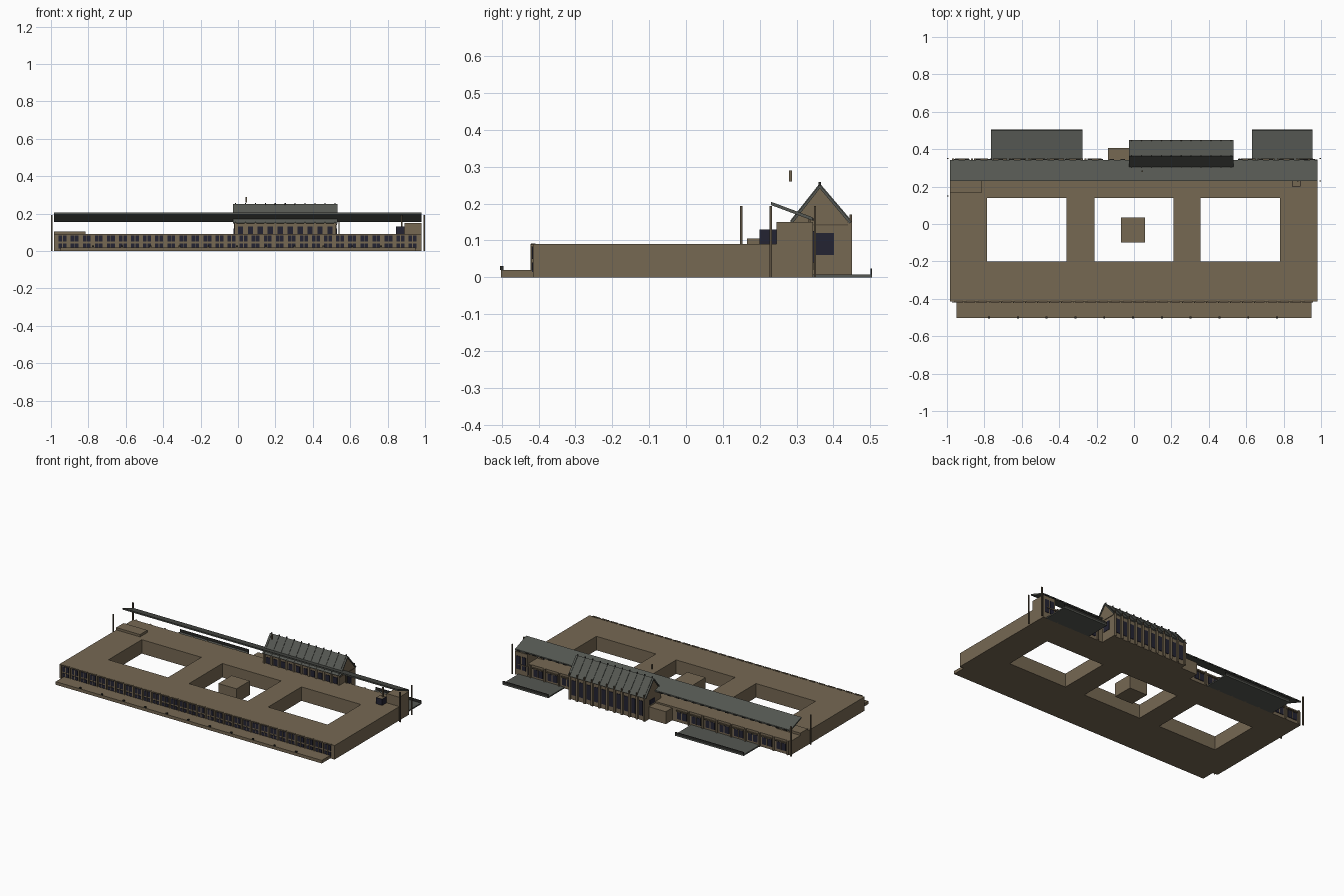
import bpy, bmesh, math
from mathutils import Vector

if "Cube" in bpy.data.objects:
    bpy.data.objects.remove(bpy.data.objects["Cube"])


def material(name, rgb):
    m = bpy.data.materials.new(name)
    m.diffuse_color = (*rgb, 1)
    m.use_nodes = True
    m.node_tree.nodes["Principled BSDF"].inputs["Base Color"].default_value = m.diffuse_color
    return m


STONE = material("sandstone", (0.18, 0.138, 0.086))
TRIM = material("dark_stone", (0.105, 0.08, 0.05))
ROOF = material("slate", (0.09, 0.096, 0.084))
GLASS = material("dark_glass", (0.017, 0.017, 0.032))
IRON = material("iron", (0.025, 0.025, 0.022))


def finish(name, bm, mat):
    bmesh.ops.recalc_face_normals(bm, faces=bm.faces)
    me = bpy.data.meshes.new(name)
    bm.to_mesh(me)
    bm.free()
    me.materials.append(mat)
    ob = bpy.data.objects.new(name, me)
    bpy.context.collection.objects.link(ob)
    return ob


def boxes(name, mat, items):
    """One object made of boxes given as (x0, x1, y0, y1, z0, z1)."""
    bm = bmesh.new()
    for x0, x1, y0, y1, z0, z1 in items:
        vs = bmesh.ops.create_cube(bm, size=1)["verts"]
        for v in vs:
            v.co = Vector((x0 + (v.co.x + .5) * (x1 - x0),
                           y0 + (v.co.y + .5) * (y1 - y0),
                           z0 + (v.co.z + .5) * (z1 - z0)))
    return finish(name, bm, mat)


def prism(name, mat, profile, x0, x1):
    """Closed (y, z) profile swept along x."""
    bm = bmesh.new()
    a = [bm.verts.new((x0, y, z)) for y, z in profile]
    b = [bm.verts.new((x1, y, z)) for y, z in profile]
    bm.faces.new(a)
    bm.faces.new(b[::-1])
    for i in range(len(a)):
        j = (i + 1) % len(a)
        bm.faces.new((a[i], b[i], b[j], a[j]))
    return finish(name, bm, mat)


def spread(a, b, n):
    """Centres of n equal bays between a and b."""
    return [a + (b - a) * (i + .5) / n for i in range(n)]


# Main block: a grid slab with three courtyards left open
xs = [-.985, -.785, -.36, -.21, .21, .355, .78, .98]
ys = [-.415, -.2, .14, .34]
bm = bmesh.new()
grid = [[bm.verts.new((x, y, 0)) for x in xs] for y in ys]
for j in range(3):
    for i in range(7):
        if not (j == 1 and i % 2):
            bm.faces.new((grid[j][i], grid[j][i + 1], grid[j + 1][i + 1], grid[j + 1][i]))
block = finish("main_block", bm, STONE)
for p in block.data.polygons:
    if p.normal.z < 0:
        p.flip()
mod = block.modifiers.new("height", "SOLIDIFY")
mod.thickness, mod.offset = .09, 1

boxes("courtyard_pavilion", STONE, [(-.07, .06, -.1, .035, 0, .09)])

# Front terrace with small bollards
boxes("front_terrace", STONE, [(-.95, .95, -.502, -.415, 0, .02)])
boxes("bollards", IRON, [(-.775 + i * .154 - .005, -.775 + i * .154 + .005, -.505, -.495, .02, .03)
                         for i in range(11)])

# Front facade: two rows of windows between piers
bays = spread(-.97, .965, 30)
boxes("front_upper_windows", GLASS, [(x - .021, x + .021, -.418, -.414, .05, .084) for x in bays])
boxes("front_lower_windows", GLASS, [(x - .021, x + .021, -.418, -.414, .014, .04) for x in bays])
boxes("front_mullions", STONE, [(x - .002, x + .002, -.42, -.414, .014, .084) for x in bays])
boxes("front_piers", STONE, [(x - .026 - .006, x - .026 - .001, -.422, -.414, 0, .09) for x in bays])
boxes("front_coping", TRIM, [(x - .024, x + .024, -.42, -.408, .088, .092) for x in bays])

# Rear wall windows on both sides of the hall
rear = spread(-.97, -.16, 8) + spread(.56, .97, 4)
boxes("rear_windows", GLASS, [(x - .033, x + .033, .339, .344, .02, .066) for x in rear])
boxes("rear_lintels", TRIM, [(x - .038, x + .038, .338, .35, .07, .076) for x in rear])
boxes("rear_mullions", STONE, [(x - .003, x + .003, .339, .346, .02, .066) for x in rear])
boxes("rear_piers", STONE, [(x - .053, x - .043, .338, .349, 0, .09) for x in rear])

# Long sloping roof held above the rear range
prism("long_roof", ROOF, [(.23, .196), (.23, .205), (.343, .163), (.343, .154)], -.985, .98)
boxes("eave_brackets", IRON, [(x - .012, x + .012, .341, .347, .154, .160)
                              for x in spread(-.98, -.03, 16) + spread(.54, .98, 8)])

# Gabled hall
HX0, HX1, PEAK = -.02, .525, .363
prism("hall_walls", STONE, [(.29, 0), (.44, 0), (.44, .152), (PEAK, .242), (.29, .152)], HX0, HX1)
prism("hall_roof", ROOF, [(.283, .15), (PEAK, .251), (.449, .15), (.443, .146),
                          (PEAK, .241), (.289, .146)], HX0 - .006, HX1 + .006)
ribs = spread(HX0 - .02, HX1 + .02, 11)
boxes("ridge_finials", IRON, [(x - .003, x + .003, PEAK - .003, PEAK + .003, .245, .258) for x in ribs])
for side, y_eave in (("front", .283), ("rear", .449)):
    for i, x in enumerate(ribs):
        prism(f"{side}_roof_seam_{i + 1}", ROOF,
              [(y_eave, .15), (y_eave, .154), (PEAK, .255), (PEAK, .251)], x - .002, x + .002)
boxes("hall_buttresses", STONE, [(x - .007, x + .007, .435, .45, 0, .148) for x in ribs]
      + [(x - .006, x + .006, .283, .292, .09, .15) for x in ribs])
boxes("hall_pinnacles", TRIM, [(x - .003, x + .003, .443, .45, .148, .17) for x in ribs])
mid = [(a + b) / 2 for a, b in zip(ribs, ribs[1:])]
boxes("hall_windows", GLASS, [(x - .014, x + .014, .437, .443, .03, .125) for x in mid]
      + [(x - .014, x + .014, .287, .292, .092, .132) for x in mid])
boxes("hall_gable_windows", GLASS, [(HX1 - .003, HX1 + .003, .35, .402, .06, .12),
                                    (HX0 - .003, HX0 + .003, .35, .402, .09, .12)])
boxes("hall_gable_band", TRIM, [(HX1 - .003, HX1 + .003, .29, .44, .14, .144)])

# Floating chimney stub and the annex beside the hall
boxes("chimney_stub", STONE, [(.041, .049, .279, .287, .26, .29)])
boxes("hall_annex", STONE, [(-.14, -.02, .335, .405, 0, .08)])

# Rear forecourt slabs with a low kerb
courts = [(-.765, -.275), (.63, .955)]
boxes("forecourt_slabs", ROOF, [(a, b, .34, .505, 0, .008) for a, b in courts])
boxes("forecourt_kerbs", IRON, [(a, b, .501, .505, .008, .024) for a, b in courts])

# End pavilions on the roof
boxes("east_pavilion", STONE, [(.89, .98, .245, .345, 0, .15)])
boxes("east_pavilion_windows", GLASS, [(x - .014, x + .014, .343, .348, .04, .125) for x in (.915, .955)])
boxes("east_glazed_lobby", STONE, [(.848, .887, .203, .245, .09, .13)])
boxes("lobby_glass", GLASS, [(.847, .888, .2, .204, .09, .13), (.886, .889, .2, .245, .09, .13),
                             (.846, .849, .2, .245, .09, .13)])
boxes("west_roof_box", STONE, [(-.985, -.815, .165, .24, .09, .105)])

# Slender masts
masts = [(-.995, .15, 0, .193), (-.995, .35, 0, .193), (.995, .23, 0, .193),
         (.995, .35, 0, .193), (.875, .23, .09, .193), (.54, .335, .09, .16)]
boxes("masts", TRIM, [(x - .004, x + .004, y - .003, y + .003, a, b) for x, y, a, b in masts])
